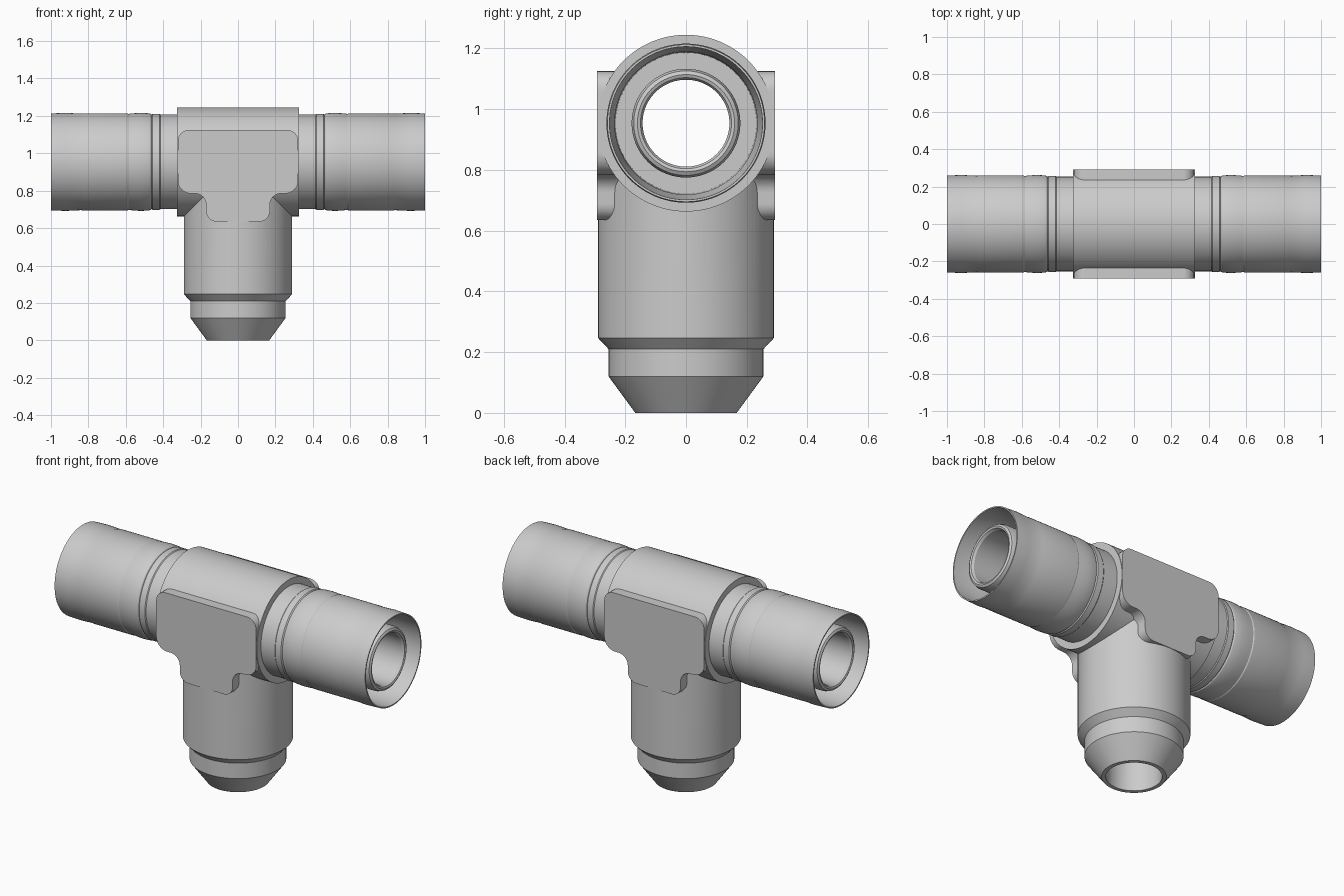
import bpy, bmesh, math
from mathutils import Matrix, Vector

if "Cube" in bpy.data.objects:
    bpy.data.objects.remove(bpy.data.objects["Cube"])

AXIS_Z = 0.954
N = 96
TO_X = Matrix.Translation((0, 0, AXIS_Z)) @ Matrix.Rotation(math.pi / 2, 4, 'Y')


def make(name, bm, matrix=Matrix()):
    bm.transform(matrix)
    bmesh.ops.recalc_face_normals(bm, faces=bm.faces)
    me = bpy.data.meshes.new(name)
    bm.to_mesh(me)
    bm.free()
    ob = bpy.data.objects.new(name, me)
    bpy.context.collection.objects.link(ob)
    return ob


def lathe(name, profile, matrix=Matrix(), closed=False):
    """Revolve (height, radius) points about z; open profiles get end caps."""
    bm = bmesh.new()
    rings = [[bm.verts.new((r * math.cos(2 * math.pi * i / N),
                            r * math.sin(2 * math.pi * i / N), h))
              for i in range(N)] for h, r in profile]
    pairs = list(zip(rings, rings[1:]))
    if closed:
        pairs.append((rings[-1], rings[0]))
    else:
        bm.faces.new(rings[0])
        bm.faces.new(rings[-1])
    for a, b in pairs:
        for i in range(N):
            j = (i + 1) % N
            bm.faces.new((a[i], a[j], b[j], b[i]))
    return make(name, bm, matrix)


def rounded(corners, steps=8):
    """Round each (x, z, radius) corner of a right-angled outline."""
    pts = []
    for i, (x, z, r) in enumerate(corners):
        p = Vector((x, z))
        a = (Vector(corners[i - 1][:2]) - p).normalized() * r
        b = (Vector(corners[(i + 1) % len(corners)][:2]) - p).normalized() * r
        for k in range(steps + 1):
            t = k / steps * math.pi / 2
            pts.append(p + a * (1 - math.sin(t)) + b * (1 - math.cos(t)))
    return pts


def pad(name, side):
    half = [(0.322, 1.125, 0.06), (0.322, 0.785, 0.07),
            (0.17, 0.785, 0.06), (0.17, 0.635, 0.055)]
    corners = half + [(-x, z, r) for x, z, r in reversed(half)]
    bm = bmesh.new()
    f = bm.faces.new([bm.verts.new((p.x, side * 0.2925, p.y)) for p in rounded(corners)])
    ext = bmesh.ops.extrude_face_region(bm, geom=[f], use_keep_orig=True)
    for v in ext['geom']:
        if isinstance(v, bmesh.types.BMVert):
            v.co.y = side * 0.2
    return make(name, bm)


def boolean(target, tool, op):
    m = target.modifiers.new(op, 'BOOLEAN')
    m.operation, m.object, m.solver = op, tool, 'EXACT'
    bpy.context.view_layer.objects.active = target
    bpy.ops.object.modifier_apply(modifier=m.name)
    bpy.data.objects.remove(tool)


# Forged tee body: run barrel, branch stem with chamfered seat, wrench pads
body = lathe("tee_body", [(-0.325, 0.291), (0.325, 0.291)], TO_X)
stem = lathe("stem", [(0, 0.167), (0.12, 0.255), (0.21, 0.255),
                      (0.247, 0.29), (0.9, 0.29)])
boolean(body, stem, 'UNION')
for side in (-1, 1):
    boolean(body, pad("wrench_pad", side), 'UNION')

# Through bores
boolean(body, lathe("run_bore", [(-0.5, 0.143), (0.5, 0.143)], TO_X), 'DIFFERENCE')
boolean(body, lathe("stem_bore", [(-0.1, 0.145), (0.95, 0.145)]), 'DIFFERENCE')

# Crimp sleeve with inner nipple, one per side of the run
end_profile = [
    (0.325, 0.143), (0.955, 0.143), (0.968, 0.15), (0.972, 0.16),
    (0.965, 0.172), (0.945, 0.179), (0.45, 0.179),
    (0.45, 0.232), (0.8, 0.235), (0.84, 0.247), (1.0, 0.252),
    (1.0, 0.259), (0.92, 0.262), (0.838, 0.258), (0.832, 0.260),
    (0.592, 0.260), (0.586, 0.257), (0.555, 0.260), (0.52, 0.262),
    (0.48, 0.260), (0.467, 0.257), (0.462, 0.252), (0.456, 0.257),
    (0.42, 0.257), (0.415, 0.253), (0.325, 0.253)]
ends = [lathe("hose_end_" + n, end_profile,
              Matrix.Diagonal((s, 1, 1, 1)) @ TO_X, closed=True)
        for n, s in (("left", -1), ("right", 1))]

# Smooth shading with crisp edges
bpy.ops.object.select_all(action='DESELECT')
for ob in [body] + ends:
    ob.select_set(True)
bpy.context.view_layer.objects.active = body
bpy.ops.object.shade_smooth_by_angle(angle=math.radians(25))
